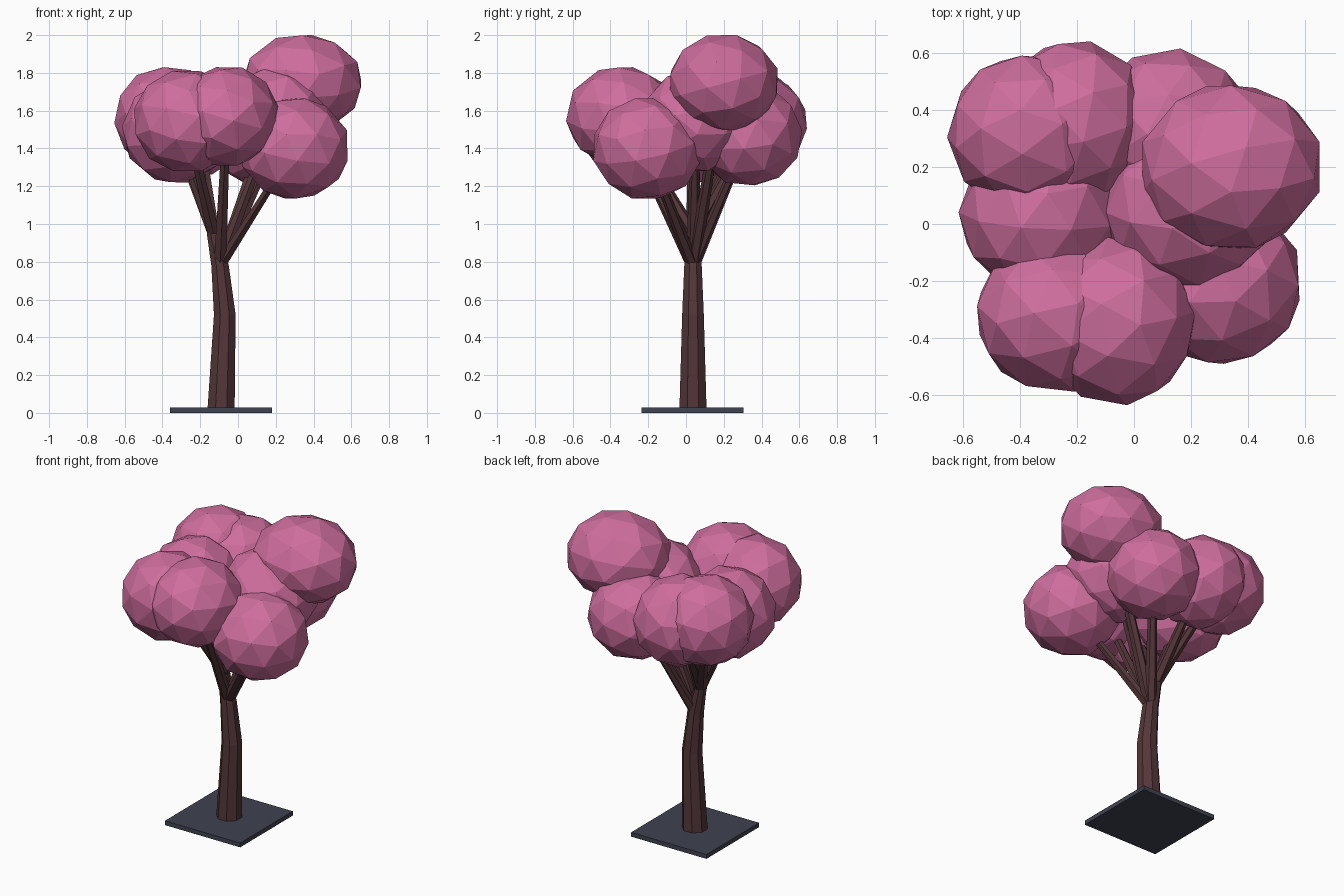
import bpy, bmesh, math
from mathutils import Vector, Matrix

cube = bpy.data.objects.get("Cube")
if cube:
    bpy.data.objects.remove(cube, do_unlink=True)


def material(name, rgb):
    m = bpy.data.materials.new(name)
    m.use_nodes = True
    color = (*rgb, 1.0)
    m.diffuse_color = color
    bsdf = next(n for n in m.node_tree.nodes if n.type == 'BSDF_PRINCIPLED')
    bsdf.inputs["Base Color"].default_value = color
    return m


PINK = material("blossom pink", (0.62, 0.155, 0.34))
BARK = material("dark bark", (0.088, 0.037, 0.041))
SLATE = material("slate grey", (0.05, 0.056, 0.08))


def add_object(name, bm, mat):
    bmesh.ops.recalc_face_normals(bm, faces=bm.faces)
    mesh = bpy.data.meshes.new(name)
    bm.to_mesh(mesh)
    bm.free()
    mesh.materials.append(mat)
    ob = bpy.data.objects.new(name, mesh)
    bpy.context.collection.objects.link(ob)
    return ob


def limb(name, path, sides=8):
    """Faceted tube through (point, radius) pairs, with level rings."""
    bm = bmesh.new()
    rings = []
    for point, radius in path:
        ring = []
        for i in range(sides):
            a = math.tau * (i + 0.5) / sides
            offset = Vector((math.cos(a), math.sin(a), 0)) * radius
            ring.append(bm.verts.new(Vector(point) + offset))
        rings.append(ring)
    for low, high in zip(rings, rings[1:]):
        for i in range(sides):
            j = (i + 1) % sides
            bm.faces.new((low[i], low[j], high[j], high[i]))
    bm.faces.new(rings[0])
    bm.faces.new(rings[-1])
    return add_object(name, bm, BARK)


def blossom(name, center, half_size, turn):
    """Faceted ball, turned and then fitted to its half sizes."""
    bm = bmesh.new()
    bmesh.ops.create_icosphere(bm, subdivisions=2, radius=1)
    bm.transform(Matrix.Rotation(turn, 4, 'Z') @ Matrix.Rotation(0.3, 4, 'X'))
    for axis in range(3):
        reach = max(abs(v.co[axis]) for v in bm.verts)
        for v in bm.verts:
            v.co[axis] *= half_size[axis] / reach
    bmesh.ops.translate(bm, verts=bm.verts, vec=center)
    return add_object(name, bm, PINK)


# Square ground plate
bm = bmesh.new()
bmesh.ops.create_cube(bm, size=1)
bm.transform(Matrix.Translation((-0.09, 0.035, 0.014))
             @ Matrix.Diagonal((0.54, 0.54, 0.028, 1)))
add_object("ground_plate", bm, SLATE)

# Bent trunk
fork = (-0.095, 0.037, 0.78)
crook = (-0.13, 0.04, 0.95)
limb("trunk", [((-0.09, 0.037, 0.01), 0.078), ((-0.07, 0.037, 0.52), 0.062),
               (fork, 0.05), (crook, 0.038)])

# Crown: centre and half sizes of each blossom cluster
clusters = {
    "top": ((0.34, 0.2, 1.745), (0.31, 0.285, 0.255)),
    "front_low": ((0.3, -0.205, 1.4), (0.28, 0.285, 0.265)),
    "front": ((-0.06, -0.34, 1.57), (0.275, 0.295, 0.26)),
    "front_side": ((-0.27, -0.32, 1.545), (0.28, 0.268, 0.265)),
    "side": ((-0.33, 0.03, 1.49), (0.285, 0.27, 0.27)),
    "back_side": ((-0.37, 0.32, 1.56), (0.285, 0.27, 0.27)),
    "back": ((-0.21, 0.36, 1.53), (0.265, 0.28, 0.27)),
    "back_low": ((0.13, 0.33, 1.47), (0.28, 0.285, 0.265)),
    "middle": ((0.19, 0.05, 1.55), (0.29, 0.28, 0.27)),
}
for i, (name, (center, half)) in enumerate(clusters.items()):
    blossom("blossom_" + name, center, half, i * 0.7)
    # Branch that reaches into the cluster
    leaning_left = name in ("side", "front_side", "back_side", "back")
    start = Vector(crook if leaning_left else fork)
    tip = start.lerp(Vector(center), 0.85)
    limb("branch_" + name, [(start, 0.038), (tip, 0.024)], 6)
